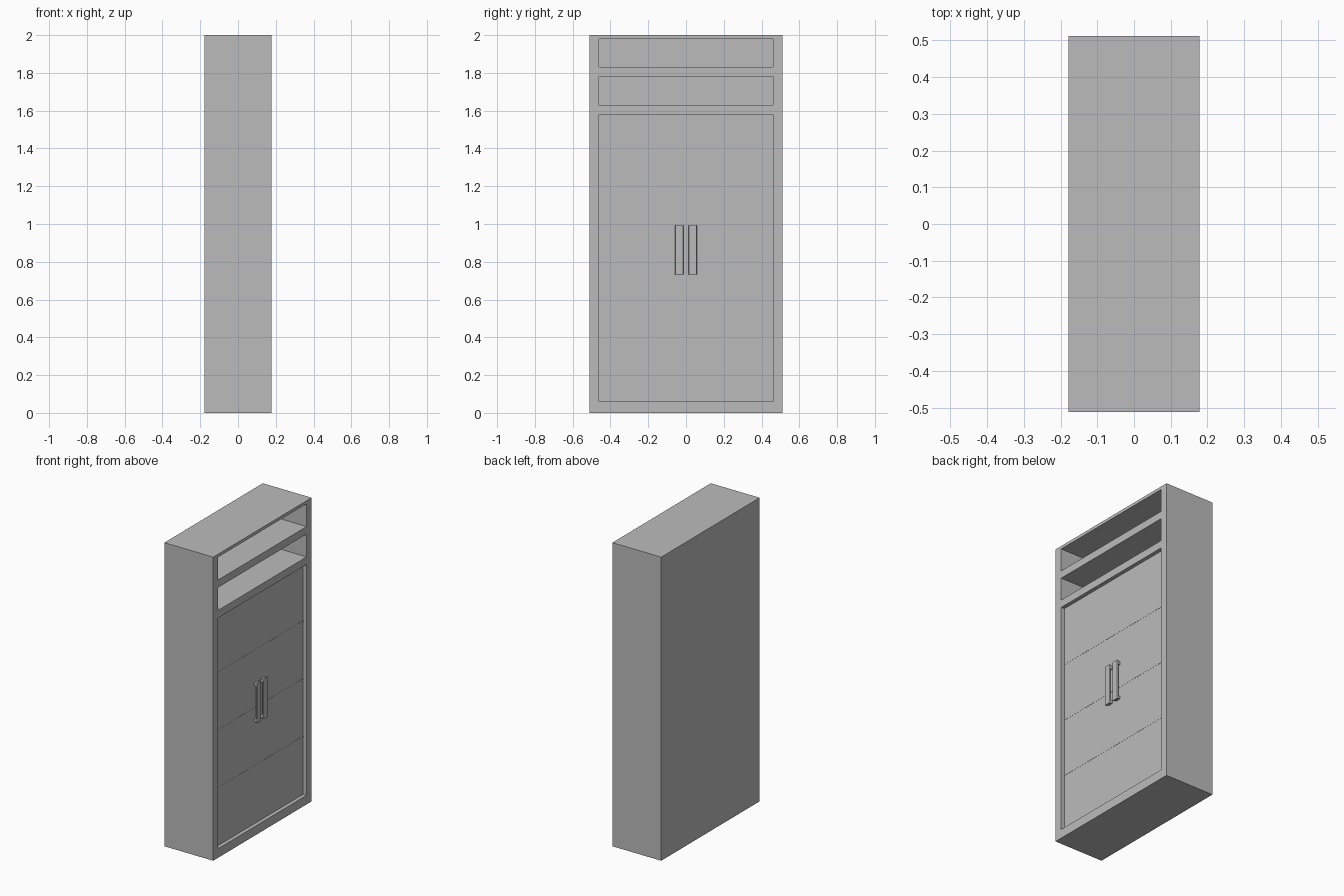
import bpy

if "Cube" in bpy.data.objects:
    bpy.data.objects.remove(bpy.data.objects["Cube"], do_unlink=True)

grey = bpy.data.materials.new("plain_grey")
grey.use_nodes = True
colour = (0.5, 0.5, 0.5, 1)
grey.diffuse_color = colour
grey.node_tree.nodes["Principled BSDF"].inputs["Base Color"].default_value = colour


def box(name, x, y, z, material=grey):
    """Box spanning the (low, high) range on each axis."""
    spans = (x, y, z)
    bpy.ops.mesh.primitive_cube_add(size=1, location=[(a + b) / 2 for a, b in spans])
    ob = bpy.context.object
    ob.name = name
    ob.scale = [b - a for a, b in spans]
    bpy.ops.object.transform_apply(location=False, rotation=False, scale=True)
    if material:
        ob.data.materials.append(material)
    return ob


HALF_X, HALF_Y, HEIGHT = 0.178, 0.512, 2.0
INNER_Y = 0.46
DOOR_X = 0.153
DOOR_Z = (0.06, 1.58)

# Cabinet body with two open compartments and a door recess cut into it
body = box("cabinet_body", (-HALF_X, HALF_X), (-HALF_Y, HALF_Y), (0, HEIGHT))
openings = {"upper_opening": (1.83, 1.98), "lower_opening": (1.63, 1.78), "door_opening": DOOR_Z}
for name, z in openings.items():
    cutter = box(name, (-HALF_X + 0.02, HALF_X + 0.1), (-INNER_Y, INNER_Y), z, None)
    mod = body.modifiers.new(name, "BOOLEAN")
    mod.operation, mod.solver, mod.object = "DIFFERENCE", "EXACT", cutter
    bpy.context.view_layer.objects.active = body
    bpy.ops.object.modifier_apply(modifier=name)
    bpy.data.objects.remove(cutter, do_unlink=True)

# Flush recessed doors
for name, y in (("right_door", (-INNER_Y, 0)), ("left_door", (0, INNER_Y))):
    box(name, (DOOR_X - 0.02, DOOR_X), y, DOOR_Z)

# Inner shelves, their thin edges just breaking the door face
step = (DOOR_Z[1] - DOOR_Z[0]) / 4
for i in range(1, 4):
    z = DOOR_Z[0] + i * step
    box(f"inner_shelf_{i}", (-HALF_X + 0.02, DOOR_X + 0.001),
        (-INNER_Y, INNER_Y), (z - 0.004, z + 0.004))

# Pull handles on short standoffs
for label, side in (("right", -1), ("left", 1)):
    y = sorted((side * 0.014, side * 0.057))
    bar = box(f"{label}_handle", (HALF_X - 0.01, HALF_X), y, (0.73, 0.995))
    bevel = bar.modifiers.new("soft_edges", "BEVEL")
    bevel.width, bevel.segments = 0.003, 2
    for end, z in (("lower", (0.735, 0.755)), ("upper", (0.97, 0.99))):
        box(f"{label}_{end}_standoff", (DOOR_X - 0.005, HALF_X - 0.005),
            (y[0] + 0.004, y[1] - 0.004), z)
